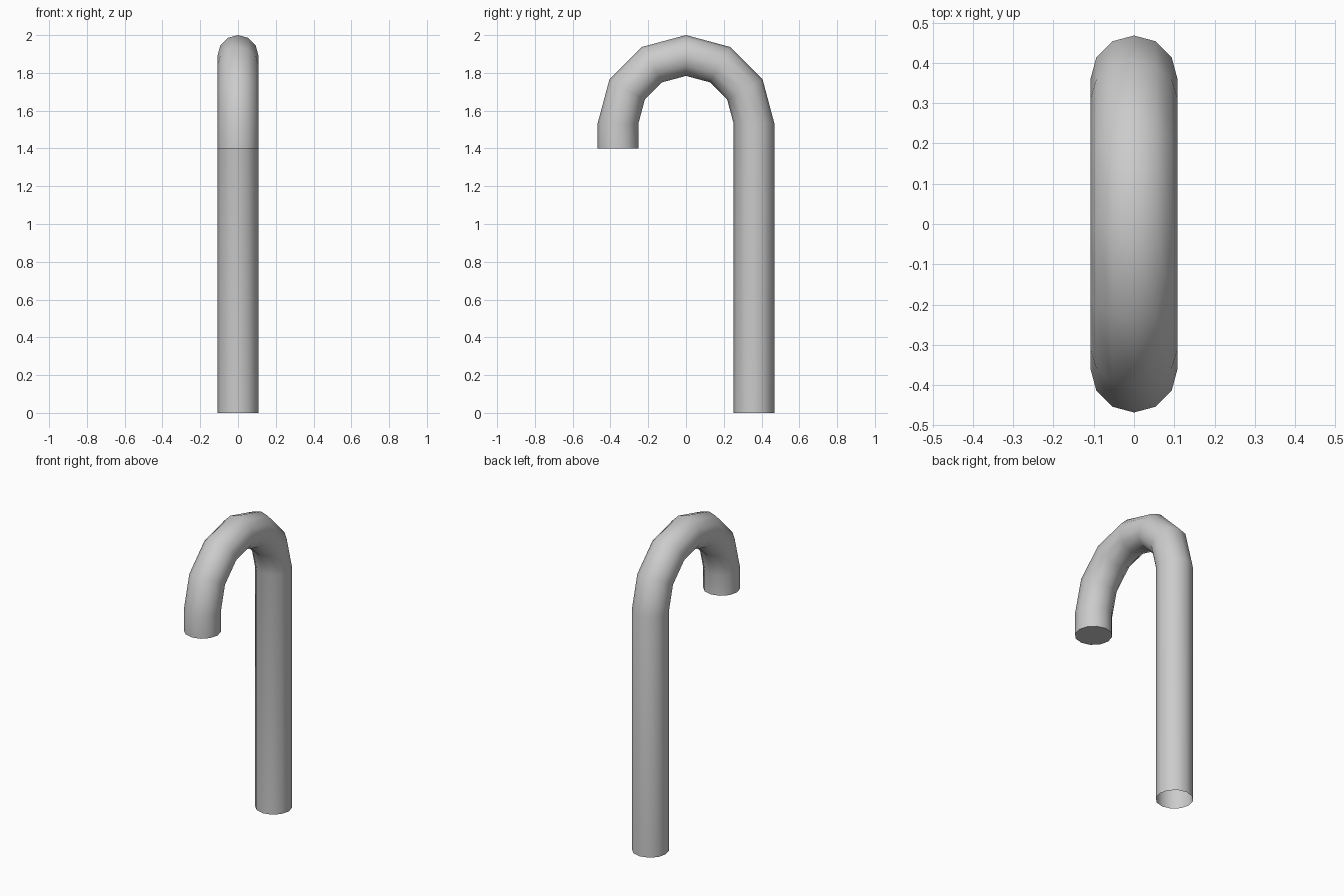
import bpy, bmesh, math

if "Cube" in bpy.data.objects:
    bpy.data.objects.remove(bpy.data.objects["Cube"])

SIDES = 12        # sides of the tube
R = 0.108         # tube radius
BEND = 0.36       # bend radius of the centre line
ARC_Z = 1.532     # height of the bend centre

# Path rings as (y, z, tilt): shaft foot, half-circle bend, hook tip
rings = [(BEND, 0.0, 0.0)]
for i in range(7):
    a = math.radians(30 * i)
    rings.append((BEND * math.cos(a), ARC_Z + BEND * math.sin(a), a))
rings.append((-BEND, 1.4, math.pi))

bm = bmesh.new()


def add_ring(y, z, tilt):
    verts = []
    for k in range(SIDES):
        t = 2 * math.pi * k / SIDES
        d = R * math.cos(t)
        verts.append(bm.verts.new((R * math.sin(t),
                                   y + d * math.cos(tilt),
                                   z + d * math.sin(tilt))))
    return verts


# Tube walls
loops = [add_ring(*r) for r in rings]
for a, b in zip(loops, loops[1:]):
    for k in range(SIDES):
        n = (k + 1) % SIDES
        bm.faces.new((a[k], b[k], b[n], a[n]))

# Closed hook tip, the shaft foot stays open
bm.faces.new(loops[-1])
bmesh.ops.recalc_face_normals(bm, faces=bm.faces)

mesh = bpy.data.meshes.new("hooked_pipe")
bm.to_mesh(mesh)
bm.free()
pipe = bpy.data.objects.new("hooked_pipe", mesh)
bpy.context.collection.objects.link(pipe)

# Smooth walls, sharp rim
bpy.context.view_layer.objects.active = pipe
pipe.select_set(True)
bpy.ops.object.shade_smooth_by_angle(angle=math.radians(40))
